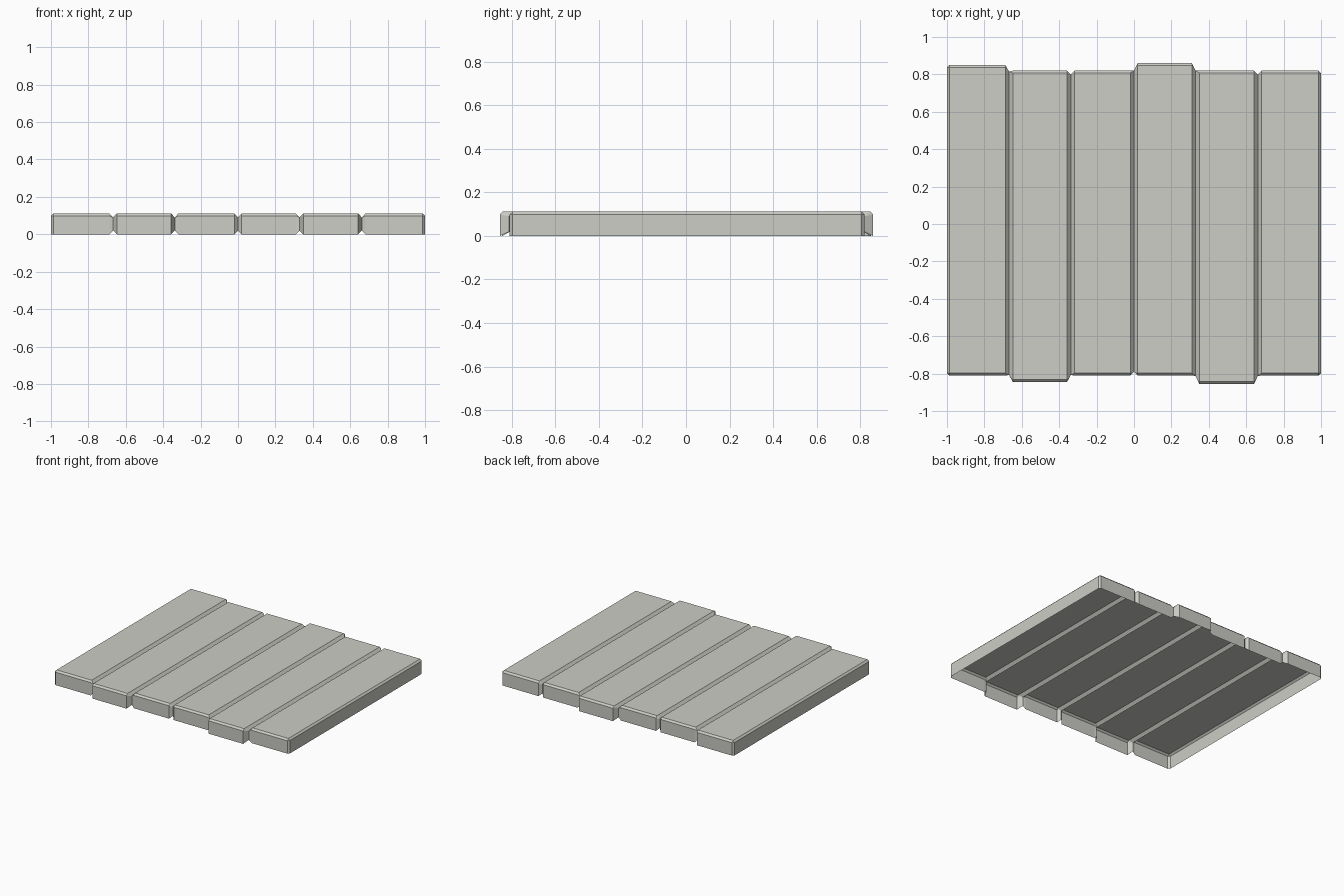
import bpy, bmesh

cube = bpy.data.objects.get("Cube")
if cube:
    bpy.data.objects.remove(cube, do_unlink=True)

HEIGHT = 0.112     # top of the boards
BEVEL = 0.013      # chamfer along the board edges
GROOVE_TOP = 0.09  # bottom of the V between two boards
GROOVE_BASE = 0.02 # lower rim lifts at each groove
HALF_GROOVE = 0.02
INSET = 0.02       # how far a groove cuts into the end walls

# Seams between boards, and the front and back end of each board
seams = [-0.668, -0.338, 0.0, 0.329, 0.662]
boards = [(-0.81, 0.85), (-0.845, 0.82), (-0.81, 0.82),
          (-0.81, 0.86), (-0.855, 0.82), (-0.81, 0.82)]

material = bpy.data.materials.new("pale_stone_grey")
material.use_nodes = True
colour = (0.60, 0.61, 0.56, 1)
material.diffuse_color = colour
material.node_tree.nodes["Principled BSDF"].inputs["Base Color"].default_value = colour


def section(bm, x, front, back, top, base, bevel):
    """Open cross-section from the front rim over the top to the back rim."""
    points = [(front, base), (front, top - bevel), (front + bevel, top),
              (back - bevel, top), (back, top - bevel), (back, base)]
    return [bm.verts.new((x, y, z)) for y, z in points]


bm = bmesh.new()
sections = []

# Outer left edge, slightly chamfered
front, back = boards[0]
sections.append(section(bm, -1, front + BEVEL, back - BEVEL, HEIGHT - BEVEL, 0, 0))

for i, (front, back) in enumerate(boards):
    start = seams[i - 1] + HALF_GROOVE if i else -1 + BEVEL
    end = seams[i] - HALF_GROOVE if i < len(seams) else 1 - BEVEL
    # Flat board
    for x in (start, end):
        sections.append(section(bm, x, front, back, HEIGHT, 0, BEVEL))
    # V groove to the next board
    if i < len(seams):
        next_front, next_back = boards[i + 1]
        sections.append(section(bm, seams[i], (front + next_front) / 2 + INSET,
                                (back + next_back) / 2 - INSET,
                                GROOVE_TOP, GROOVE_BASE, 0))

# Outer right edge
front, back = boards[-1]
sections.append(section(bm, 1, front + BEVEL, back - BEVEL, HEIGHT - BEVEL, 0, 0))

# Skin the sections and close the two side walls; the underside stays open
for a, b in zip(sections, sections[1:]):
    for j in range(len(a) - 1):
        bm.faces.new((a[j], b[j], b[j + 1], a[j + 1]))
bm.faces.new(sections[0])
bm.faces.new(reversed(sections[-1]))
bmesh.ops.remove_doubles(bm, verts=bm.verts[:], dist=0.0005)

mesh = bpy.data.meshes.new("plank_floor")
bm.to_mesh(mesh)
bm.free()
mesh.materials.append(material)
floor = bpy.data.objects.new("plank_floor", mesh)
bpy.context.collection.objects.link(floor)
